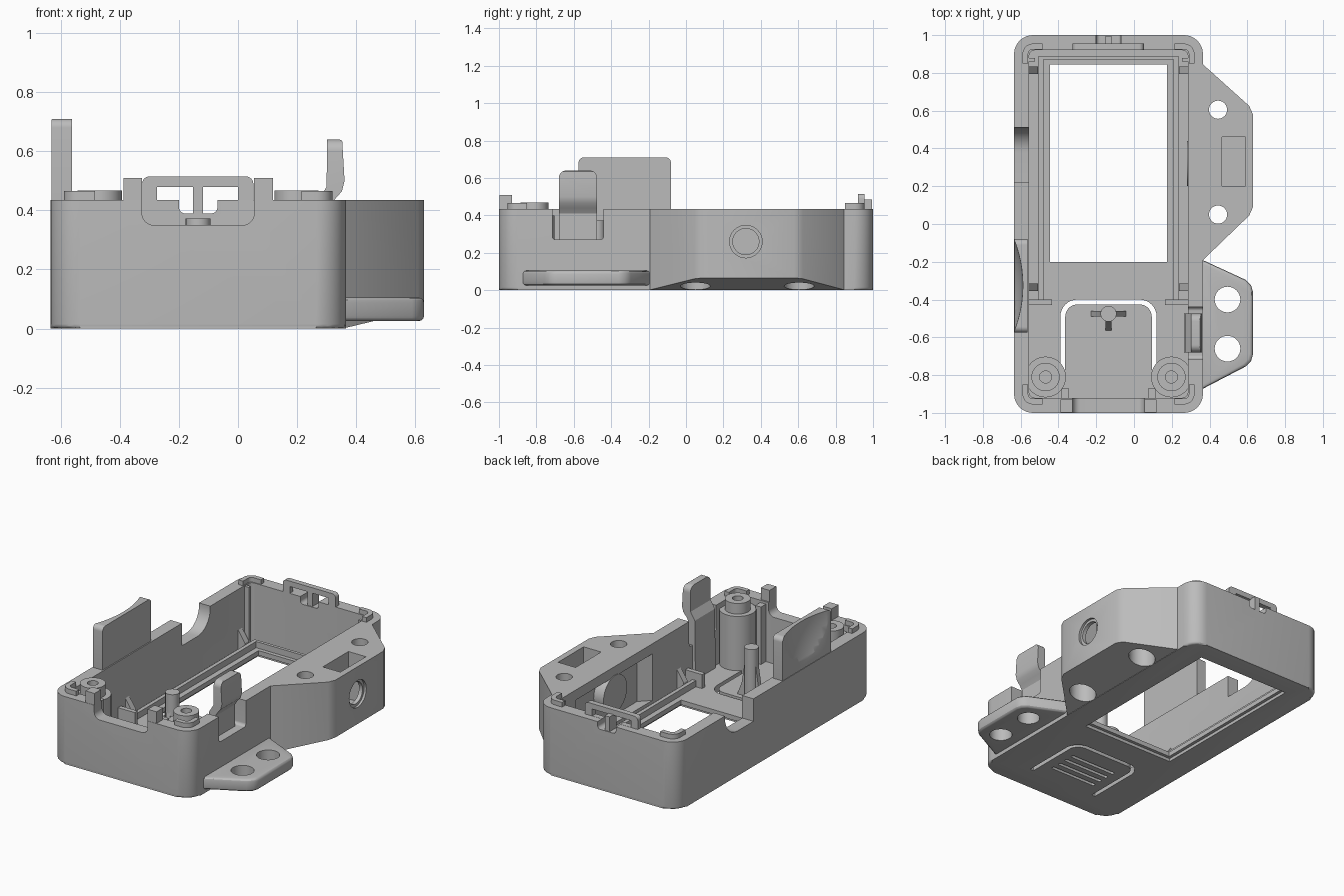
import bpy, bmesh
from math import cos, sin, pi, radians

cube = bpy.data.objects.get("Cube")
if cube:
    bpy.data.objects.remove(cube, do_unlink=True)

grey = bpy.data.materials.new("plain grey plastic")
grey.use_nodes = True
COLOUR = (0.5, 0.5, 0.5, 1)
grey.diffuse_color = COLOUR
grey.node_tree.nodes["Principled BSDF"].inputs["Base Color"].default_value = COLOUR

PLACE = {"X": lambda a, b, t: (t, a, b),
         "Y": lambda a, b, t: (a, t, b),
         "Z": lambda a, b, t: (a, b, t)}


def arc(cx, cy, r, start, end, n=8):
    return [(cx + r * cos(radians(start + (end - start) * i / n)),
             cy + r * sin(radians(start + (end - start) * i / n))) for i in range(n + 1)]


def rect(x0, x1, y0, y1, r=0):
    if not r:
        return [(x0, y0), (x1, y0), (x1, y1), (x0, y1)]
    return (arc(x0 + r, y0 + r, r, 180, 270) + arc(x1 - r, y0 + r, r, 270, 360)
            + arc(x1 - r, y1 - r, r, 0, 90) + arc(x0 + r, y1 - r, r, 90, 180))


def circle(x, y, r, n=32):
    return arc(x, y, r, 0, 360 - 360 / n, n - 1)


def finish(name, bm):
    bmesh.ops.recalc_face_normals(bm, faces=bm.faces)
    mesh = bpy.data.meshes.new(name)
    bm.to_mesh(mesh)
    bm.free()
    mesh.materials.append(grey)
    ob = bpy.data.objects.new(name, mesh)
    bpy.context.collection.objects.link(ob)
    return ob


def prism(name, pts, lo, hi, axis="Z", bevel=0, levels=()):
    """Extrude a profile along an axis, rounding the cap edges at given heights."""
    bm = bmesh.new()
    low = [bm.verts.new(PLACE[axis](a, b, lo)) for a, b in pts]
    top = [bm.verts.new(PLACE[axis](a, b, hi)) for a, b in pts]
    bm.faces.new(low)
    bm.faces.new(top)
    for i in range(len(pts)):
        j = (i + 1) % len(pts)
        bm.faces.new((low[i], low[j], top[j], top[i]))
    if bevel:
        k = "XYZ".index(axis)
        edges = [e for e in bm.edges
                 if any(all(abs(v.co[k] - h) < 1e-5 for v in e.verts) for h in levels)]
        bmesh.ops.bevel(bm, geom=edges, offset=bevel, segments=3, profile=0.5, affect="EDGES")
    return finish(name, bm)


def combine(ob, other, operation="DIFFERENCE"):
    mod = ob.modifiers.new("combine", "BOOLEAN")
    mod.operation, mod.solver, mod.object = operation, "EXACT", other
    bpy.context.view_layer.objects.active = ob
    bpy.ops.object.modifier_apply(modifier=mod.name)
    bpy.data.objects.remove(other, do_unlink=True)


def cut(ob, pts, lo, hi, axis="Z"):
    combine(ob, prism("cutter", pts, lo, hi, axis))


# Main tray
XC, TOP = -0.135, 0.435
body = prism("tray_body", rect(-0.635, 0.365, -1, 1, 0.1), 0, TOP, bevel=0.015, levels=(0,))
cut(body, rect(-0.555, 0.285, -0.92, 0.92, 0.03), 0.05, 0.6)

# Side wing with sloping underside
wing = prism("side_wing", [(0.33, -0.225), (0.61, 0.045), (0.63, 0.09), (0.63, 0.58),
                           (0.61, 0.625), (0.365, 0.845), (0.33, 0.875)], 0.002, TOP)
cut(wing, [(0.355, 0), (0.66, 0.073), (0.66, -0.1), (0.355, -0.1)], -0.4, 1, "Y")
combine(body, wing, "UNION")
cut(body, [(0.27, -0.08), (0.35, 0), (0.35, 0.65), (0.27, 0.73)], 0.07, 0.37)
for y in (0.05, 0.605):
    cut(body, circle(0.445, y, 0.048), -0.1, 0.6)
    cut(body, circle(0.445, y, 0.08), -0.1, 0.18)
cut(body, rect(0.465, 0.59, 0.2, 0.46), 0.13, 0.6)
cut(body, circle(0.32, 0.26, 0.07), 0.5, 0.7, "X")
cut(body, circle(0.32, 0.26, 0.087), 0.615, 0.7, "X")
prism("screw_boss", circle(0.32, 0.26, 0.12), 0.28, 0.4, "X")

# Floor window with a stepped rim below
cut(body, rect(-0.445, 0.175, -0.2, 0.845), -0.1, 0.2)
cut(body, rect(-0.465, 0.195, -0.22, 0.865), -0.1, 0.02)


# Flexible push panel: U-shaped slot and grip grooves
def u_line(d):
    left, right, top, r = -0.39 + d, 0.12 - d, -0.4 - d, 0.09 - d
    return ([(left, -0.83)] + arc(left + r, top - r, r, 180, 90)
            + arc(right - r, top - r, r, 90, 0) + [(right, -0.83)])


cut(body, u_line(0) + u_line(0.026)[::-1], -0.1, 0.2)
for i in range(4):
    y = -0.74 + i * 0.06
    cut(body, rect(-0.3, 0.03, y, y + 0.022, 0.01), -0.1, 0.02)

# Wall openings: front port, back notch, left scoop, right latch gap
cut(body, rect(-0.325, 0.055, 0.35, 0.6, 0.04), -1.1, -0.9, "Y")
cut(body, rect(-0.2, -0.07, 0.39, 0.6, 0.02), 0.9, 1.1, "Y")
cut(body, [(0.22, 0.6), (0.22, 0.29)] + arc(0.38, 0.42, 0.13, 270, 360) + [(0.51, 0.6)],
    -0.7, -0.5, "X")
cut(body, rect(-0.715, -0.44, 0.27, 0.6, 0.02), 0.25, 0.4, "X")

# Bottom mounting flange
flange = prism("mounting_flange", [(0.34, -0.885), (0.59, -0.755), (0.62, -0.725), (0.63, -0.69),
                                   (0.63, -0.36), (0.62, -0.325), (0.59, -0.295), (0.34, -0.18)],
               0.025, 0.105, bevel=0.018, levels=(0.025, 0.105))
for y in (-0.66, -0.4):
    cut(flange, circle(0.495, y, 0.068), -0.1, 0.3)

# Left thumb tab with a dished outer face
tab = prism("left_thumb_tab", rect(-0.575, -0.08, 0.38, 0.71, 0.03), -0.632, -0.563, "X")
bm = bmesh.new()
bmesh.ops.create_uvsphere(bm, u_segments=96, v_segments=64, radius=0.66)
for v in bm.verts:
    v.co.x -= 1.248
    v.co.y -= 0.325
    v.co.z += 0.72
combine(tab, finish("cutter", bm))

# Right latch finger, bent outwards above the rim
latch = prism("right_latch", [(0.265, 0.04), (0.31, 0.04), (0.312, 0.41), (0.33, 0.44),
                              (0.352, 0.465), (0.361, 0.5), (0.353, 0.635), (0.345, 0.64),
                              (0.302, 0.64), (0.3, 0.48), (0.285, 0.455), (0.27, 0.43)],
              -0.68, -0.475, "Y")
for pts in ([(-0.7, 0.7), (-0.7, 0.6)] + arc(-0.64, 0.6, 0.04, 180, 90) + [(-0.64, 0.7)],
            [(-0.515, 0.7)] + arc(-0.515, 0.6, 0.04, 90, 0) + [(-0.46, 0.6), (-0.46, 0.7)]):
    cut(latch, pts, 0.2, 0.5, "X")

# Back clip frame and its centre rib
clip = prism("back_clip", rect(-0.325, 0.052, 0.4, 0.515, 0.025), 0.92, 0.955, "Y")
cut(clip, rect(-0.275, 0, 0.436, 0.48), 0.8, 1.1, "Y")
cut(clip, rect(-0.2, -0.07, 0.39, 0.46), 0.8, 1.1, "Y")
prism("back_clip_rib", rect(-0.152, -0.118, 0.38, 0.485), 0.925, 0.995, "Y")

# Corner locating lips
for sx in (-1, 1):
    for sy in (-1, 1):
        shape = ([(0.055, -0.05)] + arc(0, 0, 0.055, 0, 90) + [(-0.05, 0.055), (-0.05, 0.025)]
                 + arc(0, 0, 0.025, 90, 0) + [(0.025, -0.05)])
        prism("corner_lip", [(XC + sx * (0.4 + a), sy * (0.9 + b)) for a, b in shape], 0.4, 0.465)

# Mirrored fittings either side of the centre line
for s in (-1, 1):
    def side(a, b, c, d):
        x0, x1 = sorted((XC + s * a, XC + s * b))
        return rect(x0, x1, c, d)

    bx = XC + s * 0.333
    boss = prism("screw_post", circle(bx, -0.81, 0.075), 0.03, 0.468)
    cut(boss, circle(bx, -0.81, 0.032), 0.25, 0.6)
    prism("screw_post_base", circle(bx, -0.81, 0.108), 0.03, 0.4)
    prism("front_port_post", side(0.19, 0.253, -0.998, -0.93), 0.4, 0.51)
    prism("front_rib", side(0.21, 0.25, -0.93, -0.87), 0.03, 0.42)
    prism("cross_rail", side(0.3, 0.425, -0.43, -0.4), 0.03, 0.14)
    prism("floor_rail", side(0.345, 0.37, -0.4, 0.88), 0.03, 0.09)
    prism("back_guide_rib", side(0.39, 0.425, 0.86, 0.88), 0.03, 0.43)
    for y in (-0.335, 0.815):
        wedge = [(XC + s * 0.425, 0.03), (XC + s * 0.372, 0.03),
                 (XC + s * 0.372, 0.1), (XC + s * 0.425, 0.18)]
        prism("retaining_wedge", wedge, y - 0.02, y + 0.02, "Y")
prism("back_floor_rail", rect(-0.505, 0.235, 0.87, 0.89), 0.03, 0.09)

# Push pin with three fins on the panel
prism("push_pin", circle(XC, -0.475, 0.042), 0.03, 0.372)
prism("pin_cross_fin", [(XC - 0.1, 0.03), (XC + 0.1, 0.03), (XC + 0.06, 0.13), (XC + 0.04, 0.26),
                        (XC - 0.04, 0.26), (XC - 0.06, 0.13)], -0.49, -0.46, "Y")
prism("pin_front_fin", [(-0.57, 0.03), (-0.475, 0.03), (-0.475, 0.26), (-0.515, 0.26),
                        (-0.535, 0.13)], XC - 0.015, XC + 0.015, "X")

# Smooth the rounded surfaces and keep the edges crisp
bpy.ops.object.select_all(action="DESELECT")
for ob in bpy.context.scene.objects:
    if ob.type == "MESH" and ob.data.materials and ob.data.materials[0] == grey:
        ob.select_set(True)
        bpy.context.view_layer.objects.active = ob
bpy.ops.object.shade_smooth_by_angle(angle=radians(30))
